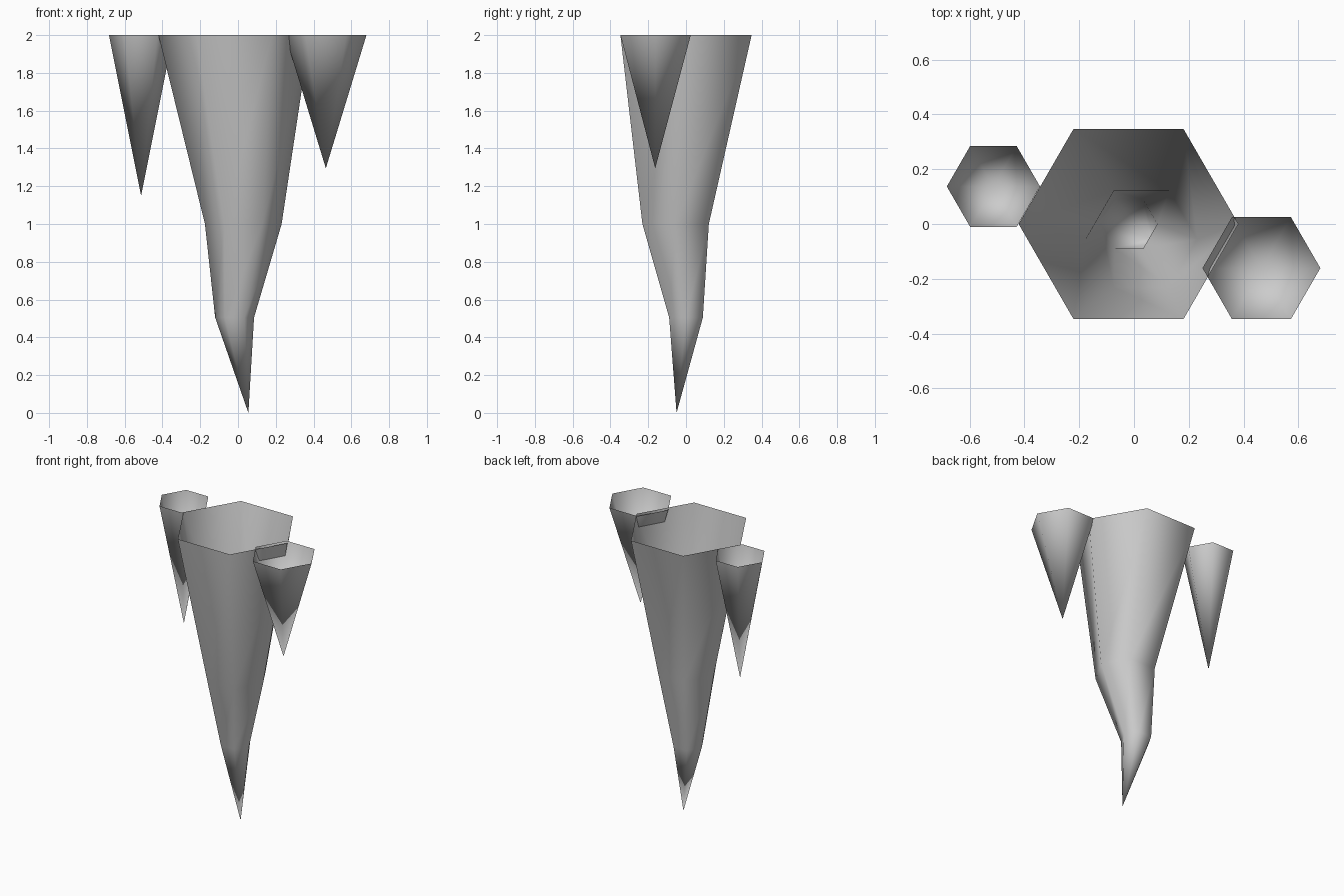
import bpy
import bmesh
from math import cos, sin, pi

cube = bpy.data.objects.get("Cube")
if cube:
    bpy.data.objects.remove(cube, do_unlink=True)

SIDES = 6

# Stone colour
stone = bpy.data.materials.new("grey_stone")
stone.use_nodes = True
colour = (0.6, 0.6, 0.6, 1)
stone.diffuse_color = colour
bsdf = next(n for n in stone.node_tree.nodes if n.type == "BSDF_PRINCIPLED")
bsdf.inputs["Base Color"].default_value = colour


def spike(name, rings, tip):
    """Open-topped hexagonal spike: rings (x, y, z, radius) from the top down to a tip."""
    bm = bmesh.new()
    loops = [[bm.verts.new((x + r * cos(2 * pi * i / SIDES),
                            y + r * sin(2 * pi * i / SIDES), z))
              for i in range(SIDES)] for x, y, z, r in rings]
    point = bm.verts.new(tip)
    for i in range(SIDES):
        j = (i + 1) % SIDES
        for upper, lower in zip(loops, loops[1:]):
            bm.faces.new((upper[j], upper[i], lower[i], lower[j]))
        bm.faces.new((loops[-1][j], loops[-1][i], point))
    for face in bm.faces:
        face.smooth = True
    mesh = bpy.data.meshes.new(name)
    bm.to_mesh(mesh)
    bm.free()
    mesh.materials.append(stone)
    obj = bpy.data.objects.new(name, mesh)
    bpy.context.collection.objects.link(obj)


# Large crooked stalactite
spike("main_stalactite",
      [(-0.02, 0, 2, 0.401), (0.028, -0.055, 1, 0.203), (-0.018, 0, 0.505, 0.103)],
      (0.055, -0.05, 0))

# Small straight stalactites on either side
spike("right_stalactite", [(-0.513, 0.137, 2, 0.17)], (-0.513, 0.137, 1.15))
spike("left_stalactite", [(0.465, -0.161, 2, 0.215)], (0.465, -0.163, 1.295))
